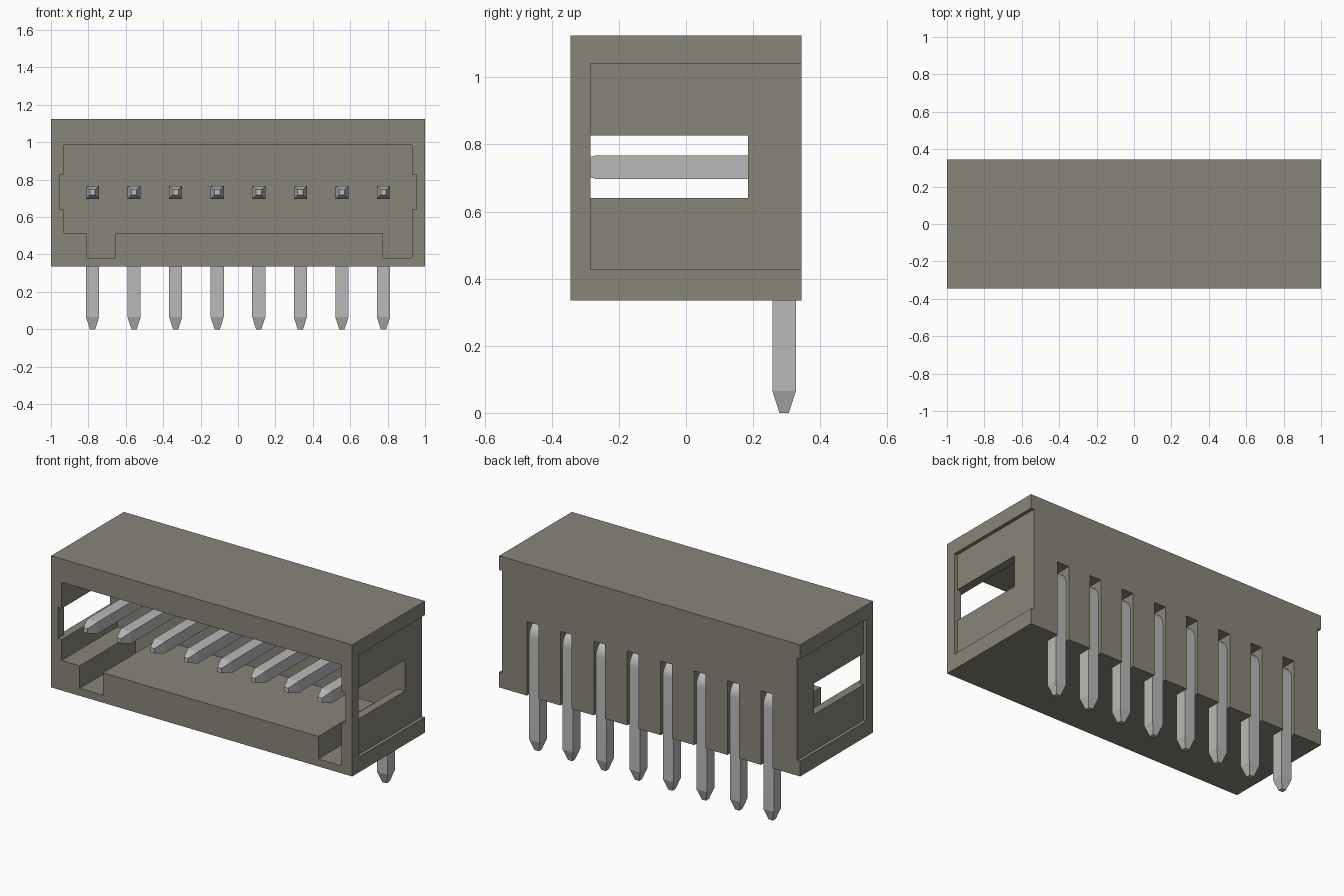
import bpy
import bmesh
import math
from mathutils import Matrix, Vector

cube = bpy.data.objects.get("Cube")
if cube:
    bpy.data.objects.remove(cube, do_unlink=True)


def material(name, rgb, rough):
    m = bpy.data.materials.new(name)
    m.use_nodes = True
    m.diffuse_color = (*rgb, 1)
    bsdf = m.node_tree.nodes["Principled BSDF"]
    bsdf.inputs["Base Color"].default_value = (*rgb, 1)
    bsdf.inputs["Roughness"].default_value = rough
    return m


PLASTIC = material("warm grey plastic", (0.25, 0.235, 0.19), 0.6)
METAL = material("light grey metal", (0.49, 0.49, 0.495), 0.5)


def make_object(name, bm, mat):
    bmesh.ops.recalc_face_normals(bm, faces=bm.faces)
    mesh = bpy.data.meshes.new(name)
    bm.to_mesh(mesh)
    bm.free()
    mesh.materials.append(mat)
    obj = bpy.data.objects.new(name, mesh)
    bpy.context.collection.objects.link(obj)
    return obj


def box(name, xs, ys, zs, mat=PLASTIC):
    bm = bmesh.new()
    lo, hi = map(Vector, zip(xs, ys, zs))
    size = hi - lo
    bmesh.ops.create_cube(bm, size=1, matrix=Matrix.Translation((lo + hi) / 2)
                          @ Matrix.Diagonal((*size, 1)))
    return make_object(name, bm, mat)


def cut(target, xs, ys, zs):
    cutter = box("cutter", xs, ys, zs)
    cutter.hide_render = True
    mod = target.modifiers.new("cut", "BOOLEAN")
    mod.operation = "DIFFERENCE"
    mod.solver = "EXACT"
    mod.object = cutter
    bpy.context.view_layer.objects.active = target
    bpy.ops.object.modifier_apply(modifier=mod.name)
    mesh = cutter.data
    bpy.data.objects.remove(cutter, do_unlink=True)
    bpy.data.meshes.remove(mesh)


# Housing dimensions
FRONT, BACK = -0.345, 0.345
BOTTOM, TOP = 0.335, 1.125
CAVITY_END = 0.185
PINS = [(i - 3.5) * 0.2222 for i in range(8)]

housing = box("housing", (-1, 1), (FRONT, BACK), (BOTTOM, TOP))

# Main cavity open at the front, with side grooves
cut(housing, (-0.93, 0.93), (-0.5, CAVITY_END), (0.515, 0.985))
cut(housing, (-0.955, 0.955), (-0.5, CAVITY_END), (0.64, 0.827))

# Windows through both end walls
cut(housing, (-1.2, 1.2), (-0.285, CAVITY_END), (0.64, 0.827))

# Keying channels in the floor
for xs in ((-0.81, -0.655), (0.775, 0.93)):
    cut(housing, xs, (-0.5, CAVITY_END), (0.38, 0.6))

# Shallow recesses on the end walls, open at the back
for xs in ((-1.2, -0.98), (0.98, 1.2)):
    cut(housing, xs, (-0.285, 0.5), (0.427, 1.04))

# Slots in the back wall that hold the pin legs
for x in PINS:
    cut(housing, (x - 0.038, x + 0.038), (0.255, 0.5), (0.2, 0.78))


# Bent pins: square rings swept along an L path, tapered at both ends
HALF, TIP, TAPER, BEND = 0.035, 0.014, 0.065, 0.05
PIN_Z, LEG_Y, PIN_FRONT = 0.7325, 0.2925, -0.335


def pin(name, x):
    rings = [(PIN_FRONT, PIN_Z, 0, TIP), (PIN_FRONT + TAPER, PIN_Z, 0, HALF)]
    for i in range(9):
        a = math.pi / 2 * i / 8
        rings.append((LEG_Y - BEND + BEND * math.sin(a),
                      PIN_Z - BEND + BEND * math.cos(a), a, HALF))
    rings += [(LEG_Y, TAPER, math.pi / 2, HALF), (LEG_Y, 0, math.pi / 2, TIP)]
    bm = bmesh.new()
    loops = []
    for y, z, a, h in rings:
        out = Vector((0, math.sin(a), math.cos(a)))
        loops.append([bm.verts.new(Vector((x + sx * h, y, z)) + out * so * h)
                      for sx, so in ((-1, -1), (1, -1), (1, 1), (-1, 1))])
    for p, q in zip(loops, loops[1:]):
        for i in range(4):
            j = (i + 1) % 4
            bm.faces.new((p[i], p[j], q[j], q[i]))
    bm.faces.new(loops[0])
    bm.faces.new(loops[-1])
    obj = make_object(name, bm, METAL)
    bpy.ops.object.select_all(action="DESELECT")
    obj.select_set(True)
    bpy.context.view_layer.objects.active = obj
    bpy.ops.object.shade_smooth_by_angle(angle=math.radians(15))


for i, x in enumerate(PINS):
    pin(f"pin_{i + 1}", x)
